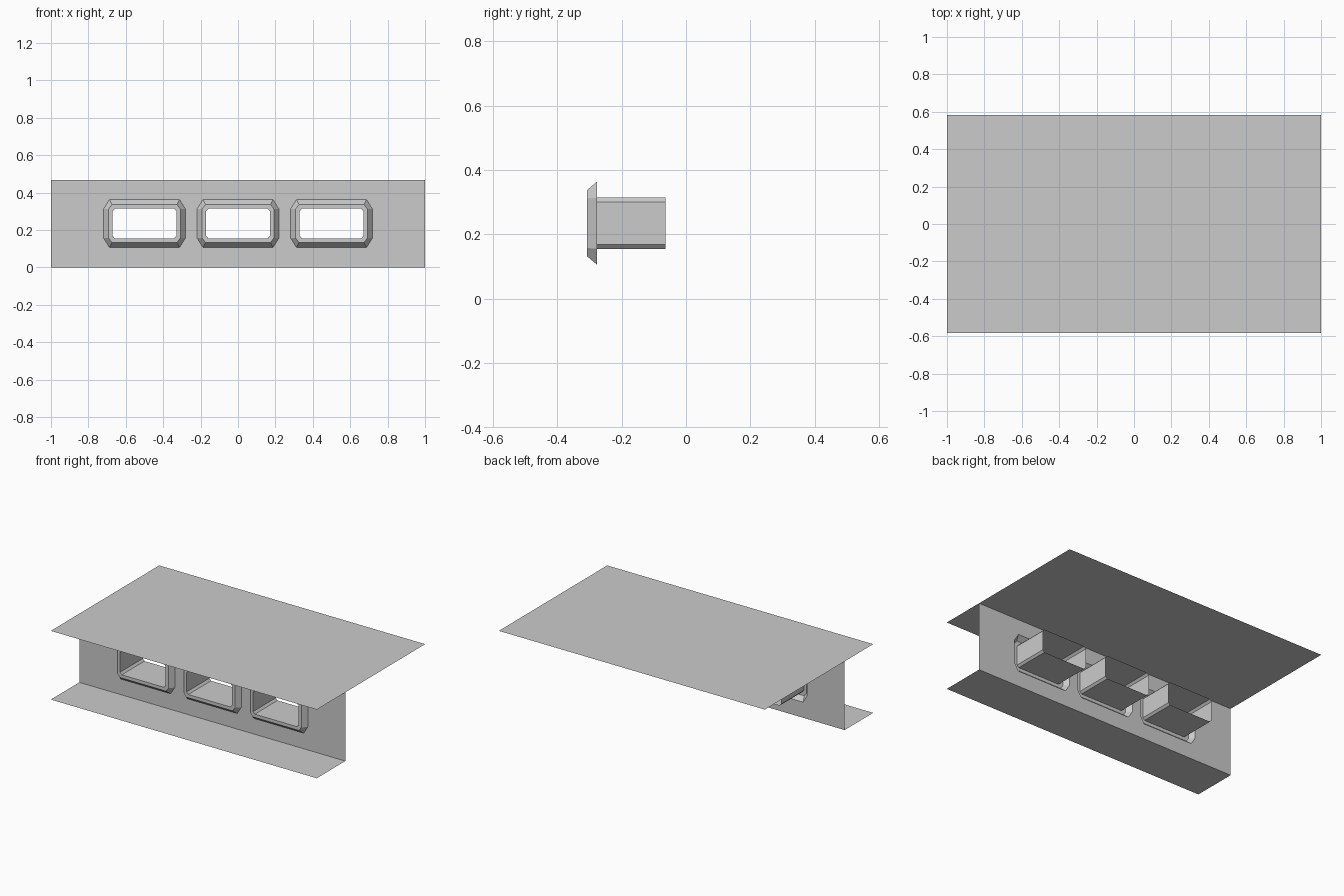
import bpy, bmesh

if "Cube" in bpy.data.objects:
    bpy.data.objects.remove(bpy.data.objects["Cube"])

WALL_Y, H, D = -0.276, 0.467, 0.582
ZC = 0.235
CENTERS = (-0.5, 0.0, 0.5)


def make_object(name, bm):
    mesh = bpy.data.meshes.new(name)
    bm.to_mesh(mesh)
    bm.free()
    ob = bpy.data.objects.new(name, mesh)
    bpy.context.collection.objects.link(ob)
    return ob


def plate(name, y0, y1, z):
    bm = bmesh.new()
    bm.faces.new([bm.verts.new(p) for p in
                  ((-1, y0, z), (1, y0, z), (1, y1, z), (-1, y1, z))])
    return make_object(name, bm)


def ring(bm, cx, y, hx, hz, chx, chz):
    """Chamfered rectangle, counter-clockwise seen from the front."""
    pts = [(hx, chz - hz), (hx, hz - chz), (hx - chx, hz), (chx - hx, hz),
           (-hx, hz - chz), (-hx, chz - hz), (chx - hx, -hz), (hx - chx, -hz)]
    return [bm.verts.new((cx + x, y, ZC + z)) for x, z in pts]


def loop_edges(bm, verts):
    return [bm.edges.new((a, b)) for a, b in zip(verts, verts[1:] + verts[:1])]


OUTER = (0.218, 0.129, 0.031, 0.05)
RIDGE = (0.192, 0.102, 0.018, 0.025)
INNER = (0.171, 0.080, 0.013, 0.014)

# roof sheet and front ledge
plate("roof_sheet", -D, D, H)
plate("front_ledge", -D, WALL_Y, 0)

# wall with three chamfered openings
bm = bmesh.new()
border = [bm.verts.new((x, WALL_Y, z)) for x, z in ((-1, 0), (1, 0), (1, H), (-1, H))]
edges = loop_edges(bm, border)
for cx in CENTERS:
    edges += loop_edges(bm, ring(bm, cx, WALL_Y, *OUTER))
bmesh.ops.triangle_fill(bm, edges=edges, use_beauty=True, normal=(0, -1, 0))
make_object("wall", bm)

# window frames: sloped rim, flat lip, then open duct to the rear
for i, cx in enumerate(CENTERS):
    bm = bmesh.new()
    rings = [ring(bm, cx, WALL_Y, *OUTER), ring(bm, cx, -0.308, *RIDGE),
             ring(bm, cx, -0.308, *INNER), ring(bm, cx, -0.064, *INNER)]
    for a, b in zip(rings, rings[1:]):
        for k in range(8):
            n = (k + 1) % 8
            bm.faces.new((a[k], a[n], b[n], b[k]))
    make_object(f"window_duct_{i + 1}", bm)
